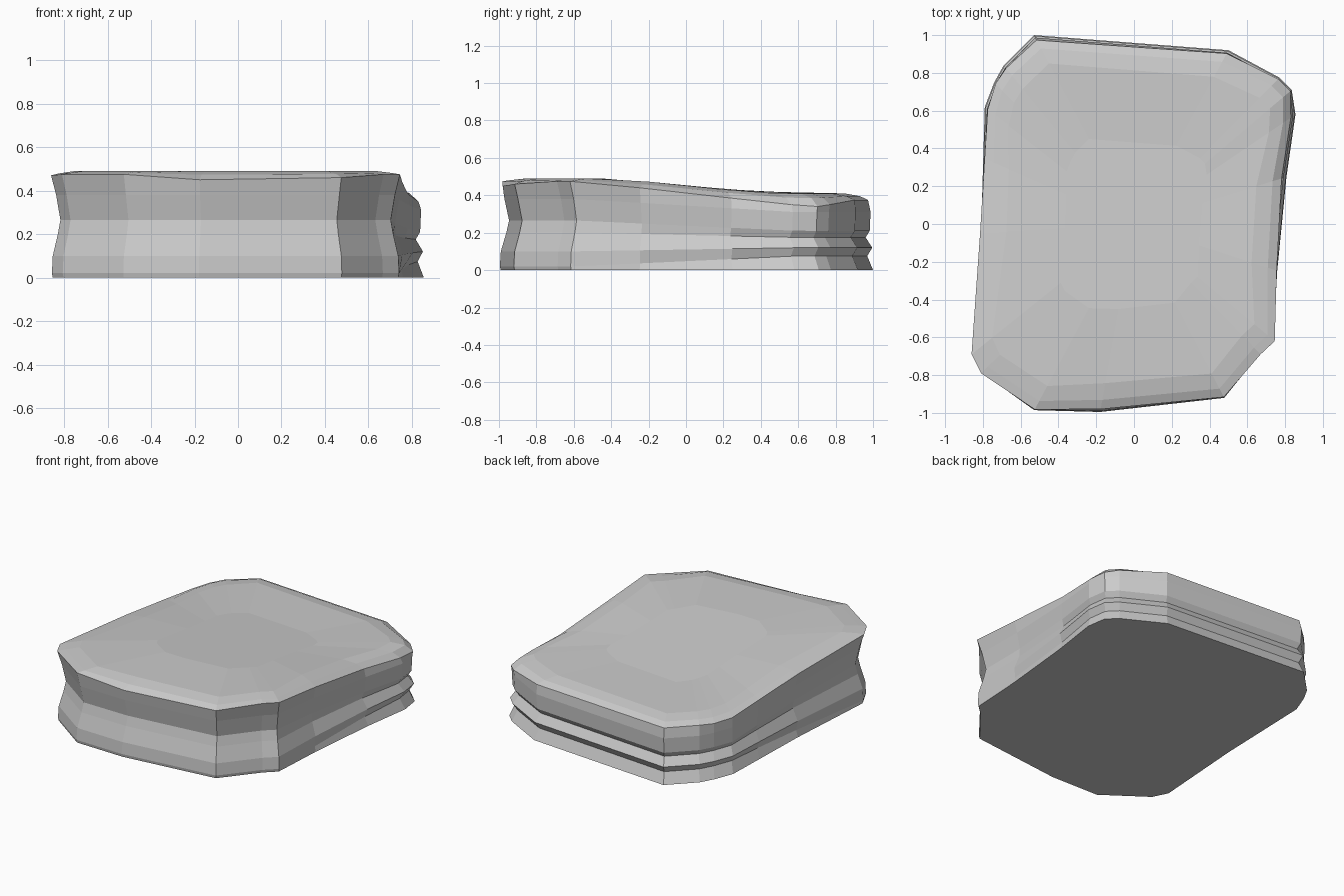
import bpy, bmesh

if "Cube" in bpy.data.objects:
    bpy.data.objects.remove(bpy.data.objects["Cube"])

# Plan outline, anticlockwise: x, y, rim height, sideways inset of the top edge
OUTLINE = [
    (-0.53, -0.99, 0.475, 0.01), (-0.18, -1.00, 0.45, 0.02), (0.48, -0.925, 0.46, 0.01),
    (0.67, -0.69, 0.475, 0.00), (0.745, -0.62, 0.475, 0.00), (0.765, -0.25, 0.44, 0.01),
    (0.81, 0.25, 0.385, 0.03), (0.855, 0.58, 0.35, 0.03), (0.835, 0.71, 0.34, 0.01),
    (0.77, 0.775, 0.35, 0.01), (0.50, 0.92, 0.375, 0.02), (-0.53, 1.00, 0.375, 0.03),
    (-0.69, 0.84, 0.38, 0.02), (-0.74, 0.75, 0.375, 0.01), (-0.79, 0.62, 0.375, 0.02),
    (-0.80, 0.35, 0.40, 0.01), (-0.815, -0.05, 0.435, 0.00), (-0.86, -0.69, 0.47, 0.00),
    (-0.81, -0.79, 0.475, 0.00),
]
# Side profiles (height, inset): broad waist at the front, low double groove at the back
FRONT = [(0.0, 0.01), (0.02, 0.005), (0.10, 0.01), (0.20, 0.04), (0.265, 0.055), (0.38, 0.03)]
BACK = [(0.0, 0.0), (0.075, 0.035), (0.12, 0.005), (0.175, 0.045), (0.21, 0.02), (0.31, 0.015)]


def top_height(y):
    t = min(max((y + 0.45) / 0.95, 0), 1)
    return 0.49 - 0.08 * t


def inset(x, y, d):
    k = 1 - d / (x * x + y * y) ** 0.5
    return x * k, y * k


bm = bmesh.new()


def ring(points):
    return [bm.verts.new(p) for p in points]


# Stacked rings of the weathered sides
rings = []
for (fz, fi), (bz, bi) in zip(FRONT, BACK):
    pts = []
    for x, y, rim, _ in OUTLINE:
        t = min(max((y + 0.6) / 1.2, 0), 1)
        z = min(fz + (bz - fz) * t, rim - 0.03)
        pts.append((*inset(x, y, fi + (bi - fi) * t), z))
    rings.append(ring(pts))

# Rim, bevelled shoulder and gently sloping top
rings.append(ring([(*inset(x, y, d), rim) for x, y, rim, d in OUTLINE]))
for step, drop in ((0.05, 0.006), (0.14, 0.0)):
    pts = []
    for x, y, rim, d in OUTLINE:
        px, py = inset(x, y, d + step)
        h = top_height(y) - drop
        if step < 0.1:
            h = 0.7 * h + 0.3 * rim
        pts.append((px, py, h))
    rings.append(ring(pts))
rings.append(ring([(x * 0.45, y * 0.45, top_height(y * 0.45)) for x, y, _, _ in OUTLINE]))

n = len(OUTLINE)
for a, b in zip(rings, rings[1:]):
    for i in range(n):
        j = (i + 1) % n
        bm.faces.new((a[i], a[j], b[j], b[i]))
bm.faces.new(rings[-1])
bm.faces.new(rings[0][::-1])
bmesh.ops.triangulate(bm, faces=[f for f in bm.faces if len(f.verts) > 4])
bmesh.ops.recalc_face_normals(bm, faces=bm.faces)

mesh = bpy.data.meshes.new("stone_slab")
bm.to_mesh(mesh)
bm.free()
slab = bpy.data.objects.new("stone_slab", mesh)
bpy.context.collection.objects.link(slab)
